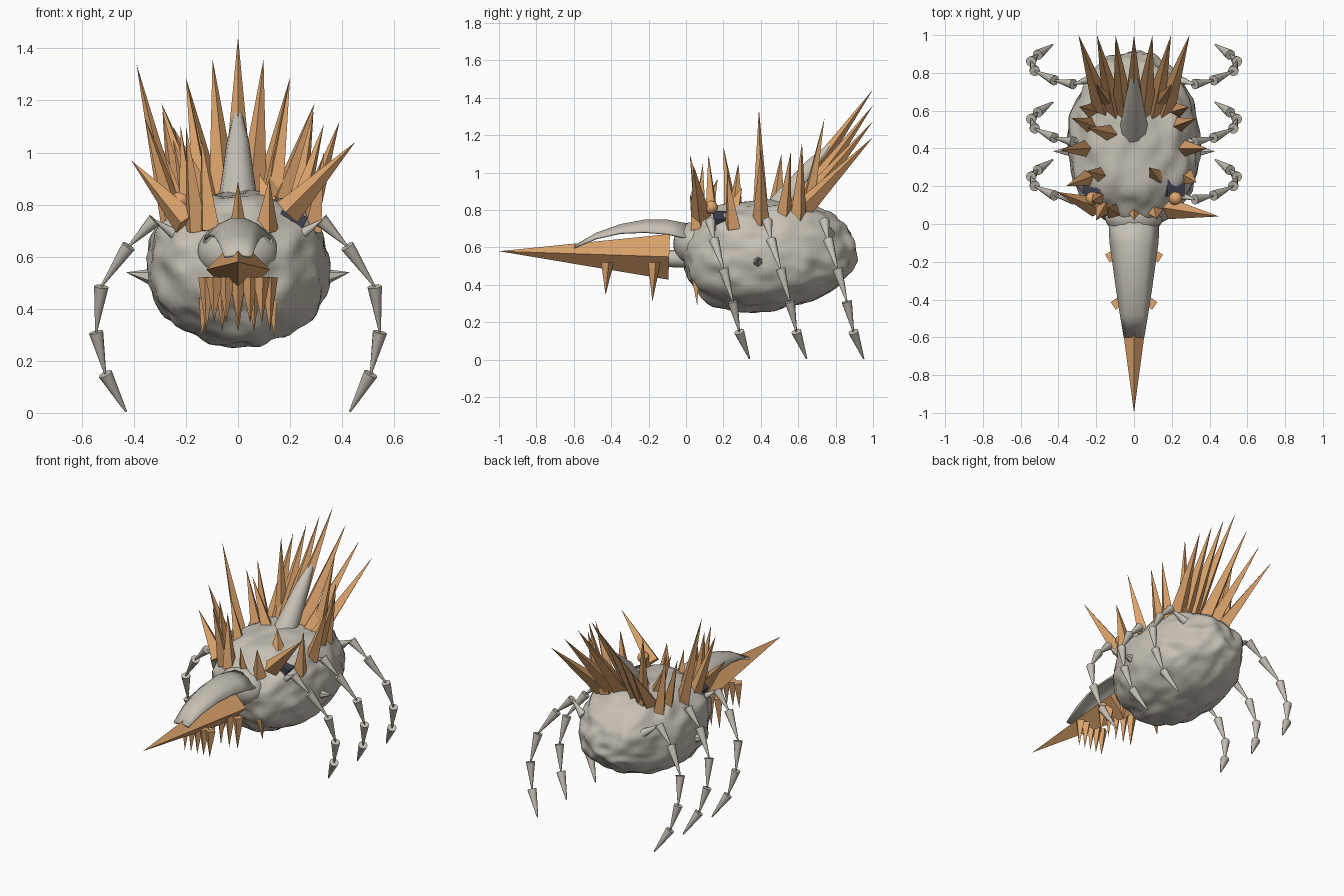
import bpy, bmesh, math
from mathutils import Vector, Matrix, noise

cube = bpy.data.objects.get("Cube")
if cube:
    bpy.data.objects.remove(cube, do_unlink=True)


def material(name, rgb):
    mat = bpy.data.materials.new(name)
    mat.use_nodes = True
    colour = (*rgb, 1)
    mat.diffuse_color = colour
    mat.node_tree.nodes["Principled BSDF"].inputs["Base Color"].default_value = colour
    return mat


STONE = material("stone grey", (.57, .53, .46))
ORANGE = material("horn orange", (.72, .37, .15))
DARK = material("dark slate", (.05, .055, .08))


def finish(name, bm, mat, smooth=None):
    bmesh.ops.recalc_face_normals(bm, faces=bm.faces)
    mesh = bpy.data.meshes.new(name)
    bm.to_mesh(mesh)
    bm.free()
    mesh.materials.append(mat)
    obj = bpy.data.objects.new(name, mesh)
    bpy.context.collection.objects.link(obj)
    if smooth:
        bpy.ops.object.select_all(action="DESELECT")
        obj.select_set(True)
        bpy.context.view_layer.objects.active = obj
        bpy.ops.object.shade_smooth_by_angle(angle=math.radians(smooth))
    return obj


def add_cone(bm, start, end, r_start, r_end=0, sides=4):
    """Tapered prism running from start to end."""
    start, end = Vector(start), Vector(end)
    axis = end - start
    turn = axis.to_track_quat("Z", "Y").to_matrix().to_4x4()
    bmesh.ops.create_cone(bm, cap_ends=True, segments=sides, radius1=r_start,
                          radius2=r_end, depth=axis.length,
                          matrix=Matrix.Translation((start + end) / 2) @ turn)


def loft(bm, sections, closed=False):
    """Skin a list of point rows."""
    rows = [[bm.verts.new(p) for p in section] for section in sections]
    for a, b in zip(rows, rows[1:]):
        for i in range(0 if closed else 1, len(a)):
            bm.faces.new((a[i - 1], a[i], b[i], b[i - 1]))
    if closed:
        bm.faces.new(rows[0])
        bm.faces.new(rows[-1])


def flip(point, side):
    return (point[0] * side, point[1], point[2])


# Lumpy body: a rounded ellipsoid, boxier above, roughened with noise
bm = bmesh.new()
bmesh.ops.create_icosphere(bm, subdivisions=5, radius=1)
for v in bm.verts:
    power = 2.25 + .2 * v.co.z
    d = v.co.normalized()
    d /= sum(abs(c) ** power for c in d) ** (1 / power)
    d *= 1 + .05 * noise.noise(d * 3) + .045 * noise.noise(d * 5)
    lift = .06 * d.y * max(0, -d.z)
    taper = 1 - .1 * max(0, d.y)
    v.co = (d.x * .35 * taper, d.y * .46 + .445, d.z * .292 + .555 + lift)
finish("body", bm, STONE, 60)

# Round snout and short neck behind the beak
bm = bmesh.new()
bmesh.ops.create_uvsphere(bm, u_segments=20, v_segments=12, radius=.155,
                          matrix=Matrix.Translation((0, .04, .62)) @ Matrix.Diagonal((1, .7, .75, 1)))
add_cone(bm, (0, .03, .54), (0, -.09, .54), .05, .045, 10)
finish("snout", bm, STONE, 40)

# Long lower beak with a diamond section
bm = bmesh.new()
add_cone(bm, (0, -.09, .55), (0, -1, .58), .122)
finish("beak", bm, ORANGE)

# Arched upper bill, tapering forward
bm = bmesh.new()
loft(bm, [[(half * u, y, z - drop * u * u) for u in (-1, -.6, -.2, .2, .6, 1)]
          for y, z, half, drop in ((.02, .73, .135, .08), (-.1, .752, .13, .075),
                                   (-.22, .752, .113, .065), (-.35, .727, .095, .045),
                                   (-.48, .68, .075, .025), (-.6, .61, .055, .005))])
bill = finish("upper_bill", bm, STONE, 50)
shell = bill.modifiers.new("thickness", "SOLIDIFY")
shell.thickness = .012

# Teeth hanging in two rows, and one below each cheek
bm = bmesh.new()
for y, spread, tip in ((-.17, .12, .31), (-.42, .09, .345)):
    for i in range(5):
        x = spread * (i / 2 - 1)
        add_cone(bm, (x, y, .52), (x * 1.02, y - .01, tip), .034)
for side in (-1, 1):
    add_cone(bm, (.13 * side, .05, .44), (.14 * side, .06, .29), .028)
finish("teeth", bm, ORANGE)

# Curved grey horn on the back
bm = bmesh.new()
turns = [math.tau * i / 10 for i in range(10)]
loft(bm, [[(r * math.cos(t), y + .8 * r * math.sin(t), z - .6 * r * math.sin(t)) for t in turns]
          for y, z, r in ((.47, .77, .083), (.57, .9, .063), (.68, 1.04, .043), (.8, 1.17, .012))], True)
finish("back_horn", bm, STONE, 50)

# Fan of long spikes swept backward, the middle one set further forward
bm = bmesh.new()
for i in range(-3, 4):
    n = abs(i)
    base_y = .59 if n else .55
    add_cone(bm, (.052 * i, base_y, .82 - .017 * n), (.098 * i, 1, 1.445 - .085 * n), .06)
finish("fan_spikes", bm, ORANGE)

# Spikes found on both flanks, then those on one side only
paired = (
    ((.13, .64, .77), (.2, .74, 1.29)),
    ((.22, .6, .74), (.29, .62, 1.16)),
    ((.22, .52, .74), (.33, .56, 1.11)),
)
right_only = (
    ((.23, .25, .72), (.36, .2, 1.14)),
    ((.25, .4, .73), (.39, .39, 1.34)),
    ((.12, .48, .8), (.25, .51, 1.1)),
    ((.17, .26, .76), (.25, .28, 1.05)),
    ((.16, .09, .7), (.2, .02, 1.1)),
    ((.11, .07, .7), (.14, .09, 1.05)),
    ((.19, .14, .72), (.22, .12, 1.1)),
)
left_only = (
    ((.26, .4, .73), (.39, .4, 1.12)),
    ((.12, .25, .8), (.08, .3, .92)),
    ((.28, .25, .7), (.33, .22, 1)),
    ((.11, .07, .7), (.12, .03, .9)),
)
bm = bmesh.new()
for group, sides in ((paired, (-1, 1)), (right_only, (-1,)), (left_only, (1,))):
    for start, end in group:
        for side in sides:
            add_cone(bm, flip(start, side), flip(end, side), .047)
add_cone(bm, (0, .06, .72), (0, .02, .89), .03)
finish("flank_spikes", bm, ORANGE)

# Large brow spikes
bm = bmesh.new()
add_cone(bm, (-.2, .09, .73), (-.41, .17, .97), .055)
add_cone(bm, (.19, .08, .77), (.45, .04, 1.04), .055)
finish("brow_spikes", bm, ORANGE)

# Eye blocks with an orange ball above each
for label, side in (("right", -1), ("left", 1)):
    bm = bmesh.new()
    place = (Matrix.Translation((.21 * side, .19, .745))
             @ Matrix.Rotation(.45 * side, 4, "Y") @ Matrix.Diagonal((.1, .09, .06, 1)))
    bmesh.ops.create_cube(bm, size=1, matrix=place)
    finish(label + "_eye_block", bm, DARK)
    bm = bmesh.new()
    bmesh.ops.create_uvsphere(bm, u_segments=16, v_segments=10, radius=.036,
                              matrix=Matrix.Translation((.22 * side, .135, .815)))
    finish(label + "_eye_ball", bm, ORANGE, 60)

# Six jointed legs, each a chain of segments that taper to a point
joints = ((.22, .16, .67), (.32, .13, .74), (.42, .15, .64), (.525, .2, .485),
          (.545, .25, .31), (.51, .285, .15), (.43, .34, .005))
for label, side in (("right", -1), ("left", 1)):
    for place, shift in (("front", 0), ("middle", .305), ("rear", .61)):
        bm = bmesh.new()
        path = [Vector(flip(j, side)) + Vector((0, shift, 0)) for j in joints]
        for a, b in zip(path, path[1:]):
            add_cone(bm, a, b, .028, .004, 10)
        finish(f"{place}_{label}_leg", bm, STONE, 40)

# Small grey thorns on the flanks
bm = bmesh.new()
for side in (-1, 1):
    add_cone(bm, (.32 * side, .385, .52), (.43 * side, .385, .54), .036, 0, 6)
finish("thorns", bm, STONE)
